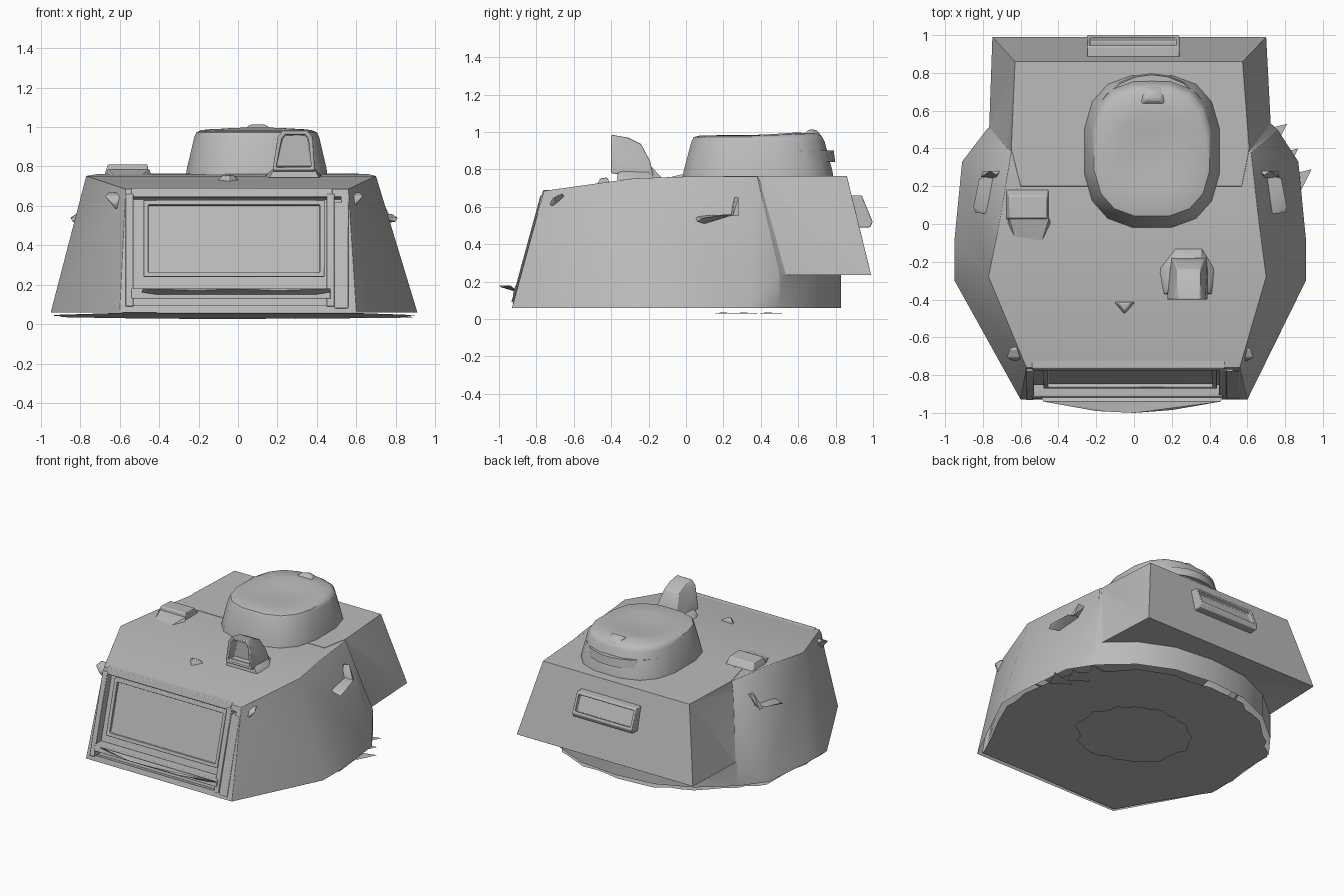
import bpy, bmesh, math, random
from mathutils import Vector

if "Cube" in bpy.data.objects:
    bpy.data.objects.remove(bpy.data.objects["Cube"])
random.seed(4)

paint = bpy.data.materials.new("grey paint")
paint.diffuse_color = (0.5, 0.5, 0.5, 1)
paint.use_nodes = True
paint.node_tree.nodes["Principled BSDF"].inputs["Base Color"].default_value = paint.diffuse_color


def finish(name, bm, bevel=0.0, angle=35):
    bmesh.ops.recalc_face_normals(bm, faces=bm.faces)
    me = bpy.data.meshes.new(name)
    bm.to_mesh(me)
    bm.free()
    ob = bpy.data.objects.new(name, me)
    bpy.context.collection.objects.link(ob)
    me.materials.append(paint)
    if bevel:
        b = ob.modifiers.new("soft edges", 'BEVEL')
        b.width, b.segments, b.limit_method = bevel, 2, 'ANGLE'
        b.angle_limit = math.radians(25)
    for o in bpy.context.selected_objects:
        o.select_set(False)
    ob.select_set(True)
    bpy.context.view_layer.objects.active = ob
    bpy.ops.object.shade_smooth_by_angle(angle=math.radians(angle))
    return ob


def hull(points):
    bm = bmesh.new()
    for p in points:
        bm.verts.new(p)
    bmesh.ops.convex_hull(bm, input=bm.verts)
    loose = [v for v in bm.verts if not v.link_faces]
    bmesh.ops.delete(bm, geom=loose, context='VERTS')
    bmesh.ops.dissolve_limit(bm, angle_limit=0.02, verts=bm.verts, edges=bm.edges)
    bmesh.ops.recalc_face_normals(bm, faces=bm.faces)
    return bm


def recess(bm, direction, width, depth):
    # inset the face that looks most along the direction and push it in
    f = max(bm.faces, key=lambda f: f.normal.dot(Vector(direction)))
    bmesh.ops.inset_region(bm, faces=[f], thickness=width, depth=0)
    n = f.normal.copy()
    ex = bmesh.ops.extrude_discrete_faces(bm, faces=[f])['faces']
    for v in ex[0].verts:
        v.co += n * depth


def loft(rings):
    bm = bmesh.new()
    vs = [[bm.verts.new(p) for p in r] for r in rings]
    n = len(vs[0])
    for a, b in zip(vs, vs[1:]):
        for i in range(n):
            j = (i + 1) % n
            bm.faces.new((a[i], a[j], b[j], b[i]))
    bm.faces.new(vs[0])
    bm.faces.new(vs[-1])
    return bm


# main armoured body: wide ring at the bottom, narrower roof, sloped nose
SLOPE = 0.272
outline = [(0.60, -0.93), (0.91, -0.30), (0.91, -0.08), (0.87, 0.33), (0.76, 0.50),
           (0.55, 0.69), (0.30, 0.80), (0.0, 0.83), (-0.30, 0.80), (-0.55, 0.69),
           (-0.78, 0.50), (-0.91, 0.33), (-0.95, -0.08), (-0.95, -0.30), (-0.60, -0.93)]
roof = [(0.56, -0.76, 0.685), (-0.57, -0.76, 0.685), (0.70, -0.28, 0.752), (-0.77, -0.28, 0.752),
        (0.66, 0.02, 0.762), (-0.71, 0.02, 0.762), (0.62, 0.38, 0.762), (-0.65, 0.38, 0.762)]
rear = [(x, y, 0.24) for x, y in outline[4:11]]
bm = hull([(x, y, 0.06) for x, y in outline] + roof + rear)
recess(bm, (0, -1, 0.3), 0.055, -0.05)
body = finish("turret_body", bm)

# rear overhang, merged into the body
bustle = finish("bustle", hull(
    [(-0.60, 0.2, 0.765), (0.57, 0.2, 0.765), (-0.65, 0.4, 0.765), (0.61, 0.4, 0.765),
     (-0.63, 0.86, 0.765), (0.575, 0.86, 0.765),
     (-0.60, 0.2, 0.235), (0.57, 0.2, 0.235), (-0.77, 0.42, 0.235), (0.73, 0.42, 0.235),
     (-0.75, 0.99, 0.235), (0.70, 0.99, 0.235)]))
union = body.modifiers.new("join", 'BOOLEAN')
union.operation, union.object, union.solver = 'UNION', bustle, 'EXACT'
bpy.context.view_layer.objects.active = body
bpy.ops.object.modifier_apply(modifier="join")
bpy.data.objects.remove(bustle)

# open the underside of the shell
bm = bmesh.new()
bm.from_mesh(body.data)
floor = [f for f in bm.faces if f.calc_center_median().z < 0.065 and f.normal.z < -0.9]
bmesh.ops.delete(bm, geom=floor, context='FACES')
bm.to_mesh(body.data)
bm.free()
soft = body.modifiers.new("soft edges", 'BEVEL')
soft.width, soft.segments, soft.limit_method = 0.012, 2, 'ANGLE'
soft.angle_limit = math.radians(28)


# gun opening: frame bars and panel lying on the sloped nose
def nose(x, z, out):
    return Vector((x, -0.93 + (z - 0.06) * SLOPE - out, z))


def plate(name, x0, x1, z0, z1, out0, out1, inset=0.0, depth=0.0):
    bm = hull([nose(x, z, o) for x in (x0, x1) for z in (z0, z1) for o in (out0, out1)])
    if inset:
        recess(bm, (0, -1, 0.3), inset, depth)
    finish(name, bm, 0.004)


plate("gun_panel", -0.48, 0.44, 0.24, 0.63, -0.05, -0.01, 0.035, -0.02)
plate("frame_top", -0.54, 0.48, 0.645, 0.69, -0.05, 0.005)
plate("frame_left", -0.57, -0.53, 0.09, 0.66, -0.05, 0.012)
plate("frame_right", 0.45, 0.49, 0.09, 0.66, -0.05, 0.008)
plate("right_cheek", 0.49, 0.56, 0.08, 0.62, -0.05, 0.003)
plate("frame_bottom", -0.54, 0.47, 0.13, 0.18, -0.05, 0.015)
finish("nose_lip", hull([(-0.48, -0.94, 0.18), (0.46, -0.94, 0.18), (-0.2, -0.99, 0.17),
                         (0.0, -1.0, 0.18), (0.2, -0.985, 0.17), (-0.5, -0.89, 0.14), (0.48, -0.89, 0.14)]))


# ragged floor sheet and the smaller hub sheet below it
def sheet(name, points):
    bm = bmesh.new()
    bm.faces.new([bm.verts.new(p) for p in points])
    finish(name, bm)


edge = []
for (x0, y0), (x1, y1) in zip(outline, outline[1:] + outline[:1]):
    for t in (0, 0.33, 0.67):
        k = 0.975 * (1 + random.uniform(-0.02, 0.015))
        x, y = (x0 + (x1 - x0) * t) * k, (y0 + (y1 - y0) * t) * k
        edge.append((x, y, 0.027 - 0.018 * (y - 0.8)))
sheet("turret_floor", edge)
hub = []
for i in range(40):
    a, r = i * math.tau / 40, 1 + random.uniform(-0.06, 0.06)
    hub.append((0.40 * r * math.cos(a), 0.36 * r * math.sin(a), 0.022))
sheet("floor_hub", hub)
# loose shards at the right of the floor
for y, x in ((0.29, 0.94), (0.40, 0.87), (0.53, 0.81)):
    finish("floor_shard", hull([(x, y, 0.03), (x - 0.2, y - 0.05, 0.03), (x - 0.07, y - 0.14, 0.03),
                                (x - 0.12, y - 0.1, 0.035)]))


# commander cupola: tapered drum with a slightly domed lid
def drum(k, z, rise=0.0):
    pts = []
    for i in range(16):
        a = (i + 0.5) * math.tau / 16
        c, s = math.cos(a), math.sin(a)
        x = math.copysign(abs(c) ** 0.75, c) * 0.365 * k
        y = math.copysign(abs(s) ** 0.75, s) * 0.41 * k
        pts.append((0.095 + x, 0.385 + y, z + rise * max(0, y)))
    return pts


finish("cupola", loft([drum(1.0, 0.75), drum(0.985, 0.79), drum(0.88, 0.95), drum(0.85, 0.973),
                       drum(0.78, 0.98, 0.04), drum(0.5, 0.983, 0.07), drum(0.25, 0.972, 0.07)]), 0, 45)
# small lid handle near the back
finish("lid_knob", hull([(0.02, 0.62, 0.98), (0.18, 0.62, 0.98), (0.04, 0.73, 0.97), (0.16, 0.73, 0.97),
                         (0.06, 0.66, 1.015), (0.14, 0.66, 1.015), (0.1, 0.70, 1.01)]), 0.01)
# curved guard around the back of the cupola
arc = [math.radians(35 + i * 110 / 8) for i in range(9)]
bm = bmesh.new()
rows = [[bm.verts.new((0.095 + math.cos(a) * 0.36 * k, 0.385 + math.sin(a) * 0.405 * k, z)) for a in arc]
        for k, z in ((0.94, 0.84), (1.02, 0.84), (1.0, 0.90), (0.92, 0.90))]
for j in range(4):
    for i in range(8):
        a, b = rows[j], rows[(j + 1) % 4]
        bm.faces.new((a[i], a[i + 1], b[i + 1], b[i]))
for i in (0, 8):
    bm.faces.new([r[i] for r in rows])
finish("cupola_rear_guard", bm)

# periscope hood with hollow front and flared foot
hood = hull([(x, -0.40, z) for x, z in ((0.175, 0.78), (0.39, 0.78), (0.20, 0.95), (0.38, 0.95),
                                        (0.23, 0.985), (0.35, 0.985))] +
            [(x, y, z) for y, z, xs in ((-0.31, 0.97, (0.23, 0.35)), (-0.24, 0.935, (0.23, 0.35)),
                                        (-0.19, 0.84, (0.21, 0.37)), (-0.17, 0.74, (0.19, 0.39))) for x in xs])
recess(hood, (0, -1, 0), 0.025, -0.08)
finish("periscope_hood", hood, 0.006, 45)
finish("periscope_foot", hull([(0.13, -0.24, 0.745), (0.43, -0.24, 0.745), (0.16, -0.37, 0.745),
                               (0.41, -0.37, 0.745), (0.22, -0.13, 0.755), (0.36, -0.13, 0.755),
                               (0.19, -0.36, 0.80), (0.38, -0.36, 0.80), (0.22, -0.18, 0.81),
                               (0.36, -0.18, 0.81)]), 0, 50)

# roof vent on the left and small roof knob
finish("roof_vent", hull([(-0.68, 0.02, 0.75), (-0.45, 0.02, 0.75), (-0.68, 0.19, 0.75), (-0.45, 0.19, 0.75),
                          (-0.66, 0.03, 0.81), (-0.46, 0.03, 0.81), (-0.66, 0.15, 0.805),
                          (-0.46, 0.15, 0.805)]), 0.008)
finish("roof_vent_apron", hull([(-0.66, 0.03, 0.785), (-0.45, 0.03, 0.785), (-0.63, -0.08, 0.755),
                                (-0.49, -0.10, 0.755), (-0.44, 0.0, 0.755), (-0.67, 0.0, 0.755)]))
finish("roof_knob", hull([(-0.11, -0.41, 0.73), (0.01, -0.41, 0.73), (-0.05, -0.48, 0.72),
                          (-0.08, -0.42, 0.757), (-0.02, -0.42, 0.757), (-0.05, -0.46, 0.752)]), 0.006)

# lifting hooks on the nose corners and on the sides
for s, cx in ((-1, -0.63), (1, 0.59)):
    finish("nose_hook", hull([(cx - 0.05, -0.71, 0.65), (cx + 0.05, -0.71, 0.65), (cx, -0.73, 0.61),
                              (cx - 0.03, -0.66, 0.67), (cx + 0.03, -0.66, 0.67), (cx - s * 0.02, -0.71, 0.57),
                              (cx - s * 0.05, -0.62, 0.60)]), 0.008)

    def side(x, y, z):
        return (s * x - 0.02, y, z)
    finish("side_hook", hull([side(0.72, 0.05, 0.55), side(0.82, 0.06, 0.52), side(0.83, 0.09, 0.54),
                              side(0.80, 0.24, 0.56), side(0.70, 0.27, 0.56), side(0.76, 0.1, 0.51)]))
    finish("side_hook_tip", hull([side(0.70, 0.24, 0.57), side(0.79, 0.25, 0.55), side(0.74, 0.28, 0.65),
                                  side(0.69, 0.28, 0.64), side(0.78, 0.28, 0.55), side(0.71, 0.26, 0.65)]))

# rear stowage bracket with recessed face
bracket = hull([(x, y, z) for x in (-0.25, 0.24) for y, z in
                ((0.87, 0.66), (0.94, 0.66), (0.998, 0.52), (0.985, 0.49), (0.91, 0.49))])
recess(bracket, (0, 1, 0.3), 0.025, -0.03)
finish("rear_bracket", bracket, 0.005)
